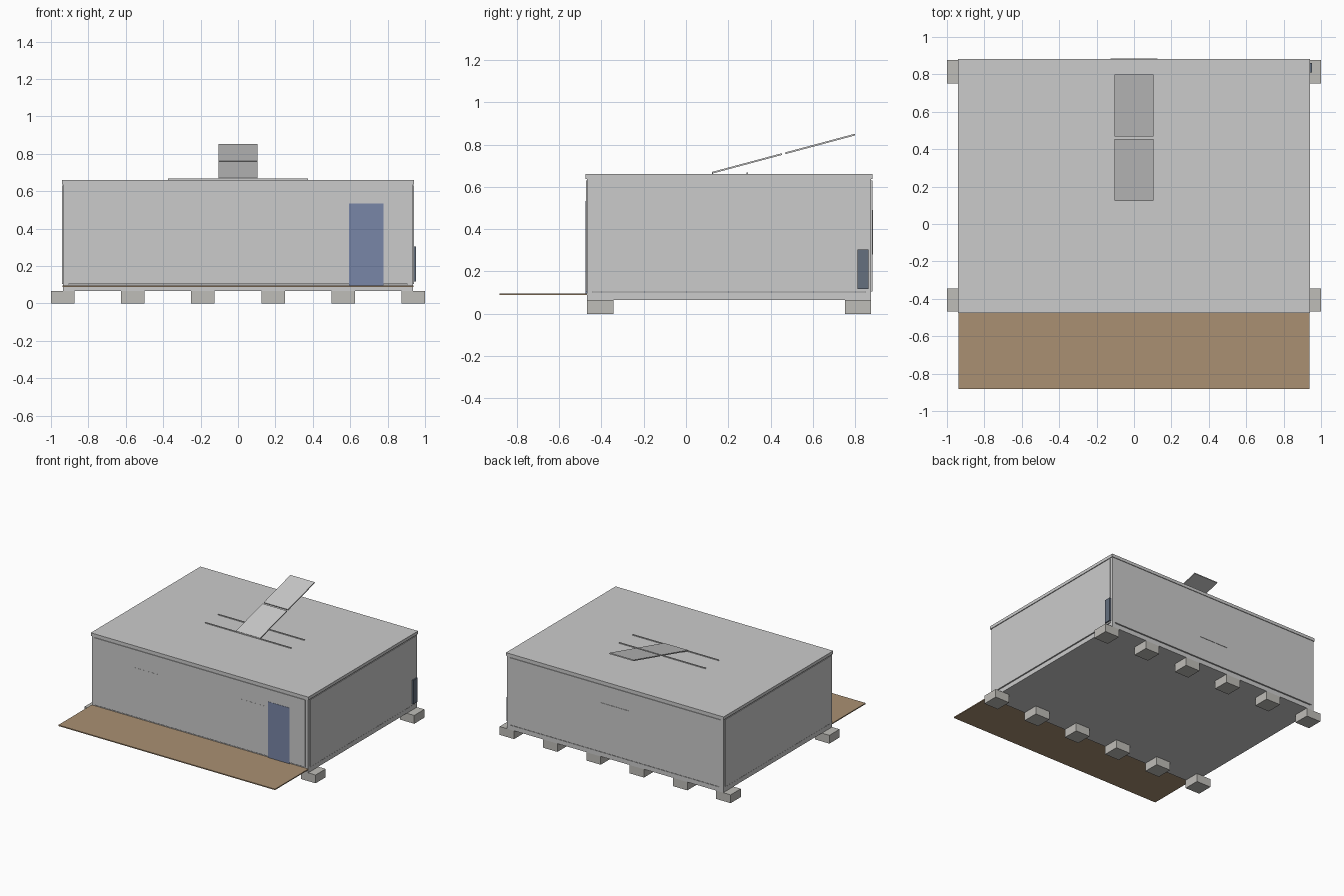
import bpy, math

if "Cube" in bpy.data.objects:
    bpy.data.objects.remove(bpy.data.objects["Cube"])

def material(name, rgb):
    m = bpy.data.materials.new(name)
    m.diffuse_color = (*rgb, 1)
    m.use_nodes = True
    m.node_tree.nodes["Principled BSDF"].inputs["Base Color"].default_value = m.diffuse_color
    return m

WOOD = material("deck_wood", (0.40, 0.28, 0.17))
BLUE = material("door_blue", (0.19, 0.24, 0.39))
SLATE = material("unit_slate", (0.13, 0.16, 0.21))
STONE = material("footing_stone", (0.52, 0.51, 0.48))

def box(name, x, y, z, mat=None):
    """Axis-aligned box from three (min, max) ranges."""
    bpy.ops.mesh.primitive_cube_add(size=1, location=[sum(r) / 2 for r in (x, y, z)])
    ob = bpy.context.object
    ob.name = name
    ob.scale = [r[1] - r[0] for r in (x, y, z)]
    bpy.ops.object.transform_apply(location=False, rotation=False, scale=True)
    if mat:
        ob.data.materials.append(mat)
    return ob

X, Y0, Y1 = 0.936, -0.469, 0.876   # frame outline
Z0, Z1 = 0.065, 0.637              # frame underside and top
B = 0.03                           # beam thickness
OUT = 0.005                        # cladding projection

# Footing blocks in two rows
for row, y in (("front", Y0), ("back", Y1 - 0.125)):
    for i in range(6):
        cx = -0.9375 + 0.375 * i
        box(f"{row}_footing_{i + 1}", (cx - 0.0625, cx + 0.0625),
            (y, y + 0.125), (0, Z0), STONE)

# Floor and roof slabs
box("floor_slab", (-X, X), (Y0, Y1), (Z0, 0.1))
box("roof_slab", (-X - 0.006, X + 0.006), (Y0 - 0.006, Y1 + 0.005), (Z1, 0.661))

# Corner posts and top beams
for side, x in (("left", -X), ("right", X - B)):
    box(f"{side}_top_beam", (x, x + B), (Y0 + B, Y1 - B), (Z1 - B, Z1))
    for end, y in (("front", Y0), ("back", Y1 - B)):
        box(f"{end}_{side}_post", (x, x + B), (y, y + B), (0.1, Z1))
for end, y in (("front", Y0), ("back", Y1 - B)):
    box(f"{end}_top_beam", (-X + B, X - B), (y, y + B), (Z1 - B, Z1))

# Wall panels standing slightly proud of the frame
G = 0.022
WZ = (0.105, 0.63)
box("front_wall", (-X + G, X - G), (Y0 - OUT, Y0 + 0.02), WZ)
box("back_wall", (-X + G, X - G), (Y1 - 0.02, Y1 + OUT), WZ)
box("left_wall", (-X - OUT, -X + 0.02), (Y0 + G, Y1 - G), WZ)
box("right_wall", (X - 0.02, X + OUT), (Y0 + G, Y1 - G), WZ)

# Flush windows and door
for name, cx in (("left", -0.475), ("right", 0.472)):
    box(f"front_window_{name}", (cx - 0.125, cx + 0.125),
        (Y0 - OUT - 0.001, Y0), (0.28, 0.49))
box("back_window", (-0.125, 0.125), (Y1, Y1 + OUT + 0.003), (0.28, 0.49))
box("door", (0.593, 0.778), (Y0 - OUT - 0.002, Y0), (0.095, 0.533), BLUE)

# Service unit on the right wall
box("service_unit", (X, 0.951), (0.81, 0.862), (0.117, 0.304), SLATE)

# Front deck
box("deck", (-0.938, 0.938), (-0.882, Y0), (0.088, 0.096), WOOD)

# Roof rails and tilted solar panels
for i, y in enumerate((0.125, 0.29)):
    box(f"solar_rail_{i + 1}", (-0.373, 0.373), (y - 0.003, y + 0.003), (0.66, 0.668))
for i, (y, z) in enumerate(((0.289, 0.711), (0.634, 0.803))):
    p = box(f"solar_panel_{i + 1}", (-0.105, 0.105),
            (y - 0.171, y + 0.171), (z - 0.004, z + 0.004))
    p.rotation_euler.x = math.radians(15)
